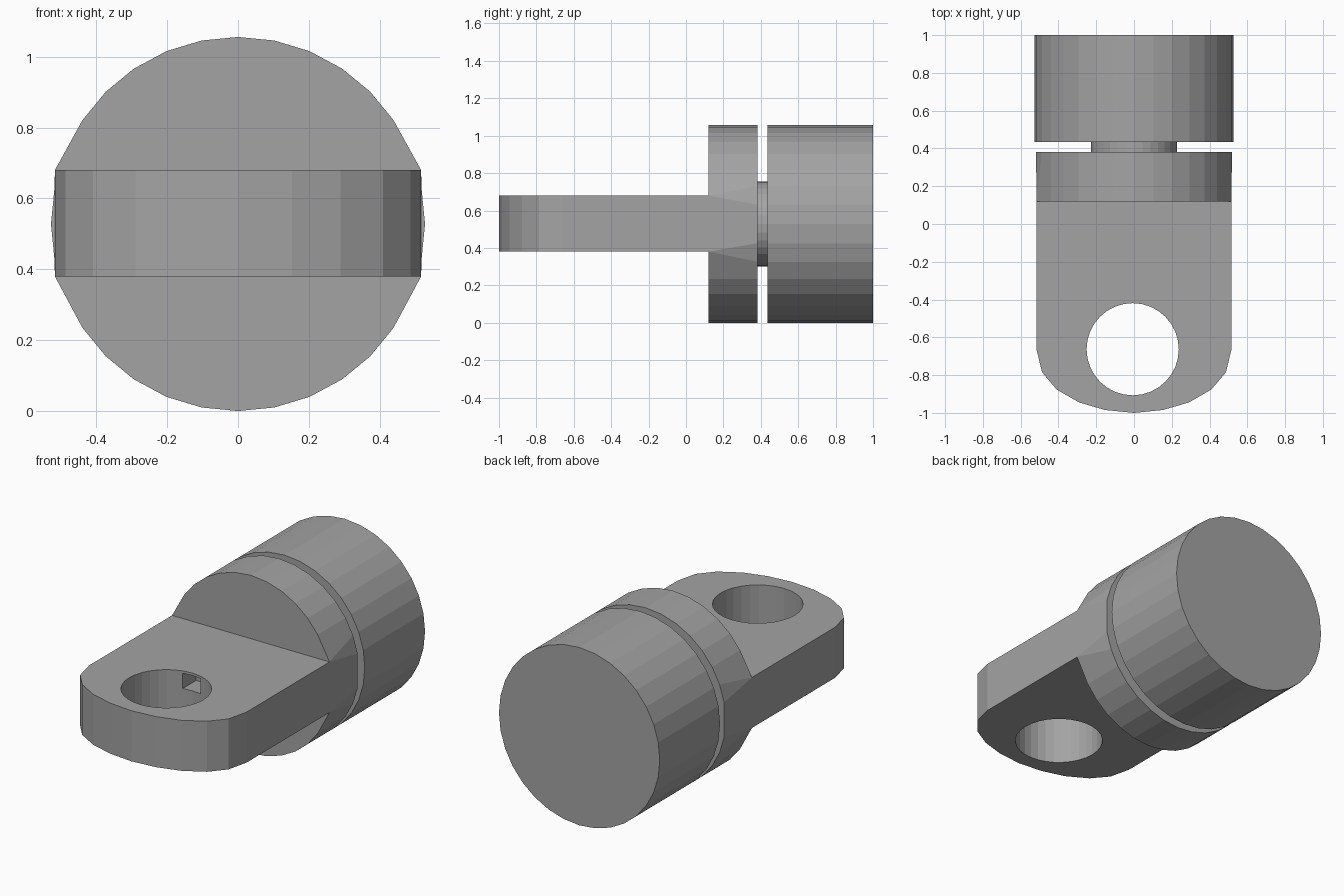
import bpy, bmesh, math
from mathutils import Matrix, Vector

if "Cube" in bpy.data.objects:
    bpy.data.objects.remove(bpy.data.objects["Cube"], do_unlink=True)

R, ZC = 0.528, 0.528            # barrel radius and axis height
FLAT = 0.517                    # half width of the tang
Z0, Z1 = 0.38, 0.68             # tang bottom and top
Y_TANG, Y_COLLAR, Y_BODY = 0.12, 0.382, 0.435

grey = bpy.data.materials.new("plain grey")
grey.use_nodes = True
grey.diffuse_color = (0.37, 0.37, 0.37, 1)
grey.node_tree.nodes["Principled BSDF"].inputs["Base Color"].default_value = (0.37, 0.37, 0.37, 1)


def make(name, bm):
    bmesh.ops.recalc_face_normals(bm, faces=bm.faces)
    mesh = bpy.data.meshes.new(name)
    bm.to_mesh(mesh)
    bm.free()
    mesh.materials.append(grey)
    ob = bpy.data.objects.new(name, mesh)
    bpy.context.collection.objects.link(ob)
    return ob


def prism(name, points, offset):
    """Closed solid from a planar outline pushed along an offset."""
    bm = bmesh.new()
    face = bm.faces.new([bm.verts.new(p) for p in points])
    top = bmesh.ops.extrude_face_region(bm, geom=[face], use_keep_orig=True)
    bmesh.ops.translate(bm, vec=offset,
                        verts=[v for v in top["geom"] if isinstance(v, bmesh.types.BMVert)])
    return make(name, bm)


def ring(r, y, n=32):
    """Circle around the barrel axis, first point on top."""
    return [Vector((r * math.sin(2 * math.pi * i / n), y, ZC + r * math.cos(2 * math.pi * i / n)))
            for i in range(n)]


def cut(target, cutter):
    mod = target.modifiers.new("cut", "BOOLEAN")
    mod.operation, mod.solver, mod.object = "DIFFERENCE", "EXACT", cutter
    bpy.context.view_layer.update()
    bpy.context.view_layer.objects.active = target
    bpy.ops.object.modifier_apply(modifier=mod.name)
    bpy.data.objects.remove(cutter, do_unlink=True)


# Rear barrel and the narrow neck in the groove
prism("barrel", ring(R, Y_BODY), (0, 1 - Y_BODY, 0))
prism("neck", ring(0.228, Y_COLLAR - 0.02), (0, Y_BODY - Y_COLLAR + 0.04, 0))

# Collar: round at the back, with side flats that flare to the tang height in front
back = [p for p in ring(R, Y_COLLAR) if abs(p.x) < 0.52]
front = [p for p in ring(R, Y_TANG) if abs(p.x) < 0.45]
front += [Vector((s * FLAT, Y_TANG, z)) for s in (-1, 1) for z in (Z0, Z1)]
bm = bmesh.new()
for p in back + front:
    bm.verts.new(p)
bmesh.ops.convex_hull(bm, input=bm.verts[:])
bmesh.ops.dissolve_limit(bm, angle_limit=0.01, verts=bm.verts[:], edges=bm.edges[:])
make("collar", bm)

# Flat tang with a rounded end
half = [(FLAT, Y_TANG), (FLAT, -0.66), (0.487, -0.785), (0.41, -0.876), (0.29, -0.945), (0.152, -0.985)]
outline = half + [(0, -1)] + [(-x, y) for x, y in reversed(half)]
tang = prism("tang", [(x, y, Z0) for x, y in outline], (0, 0, Z1 - Z0))

# Pin hole through the tang
bm = bmesh.new()
bmesh.ops.create_cone(bm, cap_ends=True, segments=32, radius1=0.244, radius2=0.244, depth=1,
                      matrix=Matrix.Translation((-0.007, -0.663, 0.53)))
cut(tang, make("hole_cutter", bm))

# Small pocket in the back wall of the hole
bm = bmesh.new()
bmesh.ops.create_cube(bm, size=1, matrix=Matrix.Translation((-0.005, -0.40, 0.62))
                      @ Matrix.Diagonal((0.12, 0.2, 0.09, 1)))
cut(tang, make("pocket_cutter", bm))
